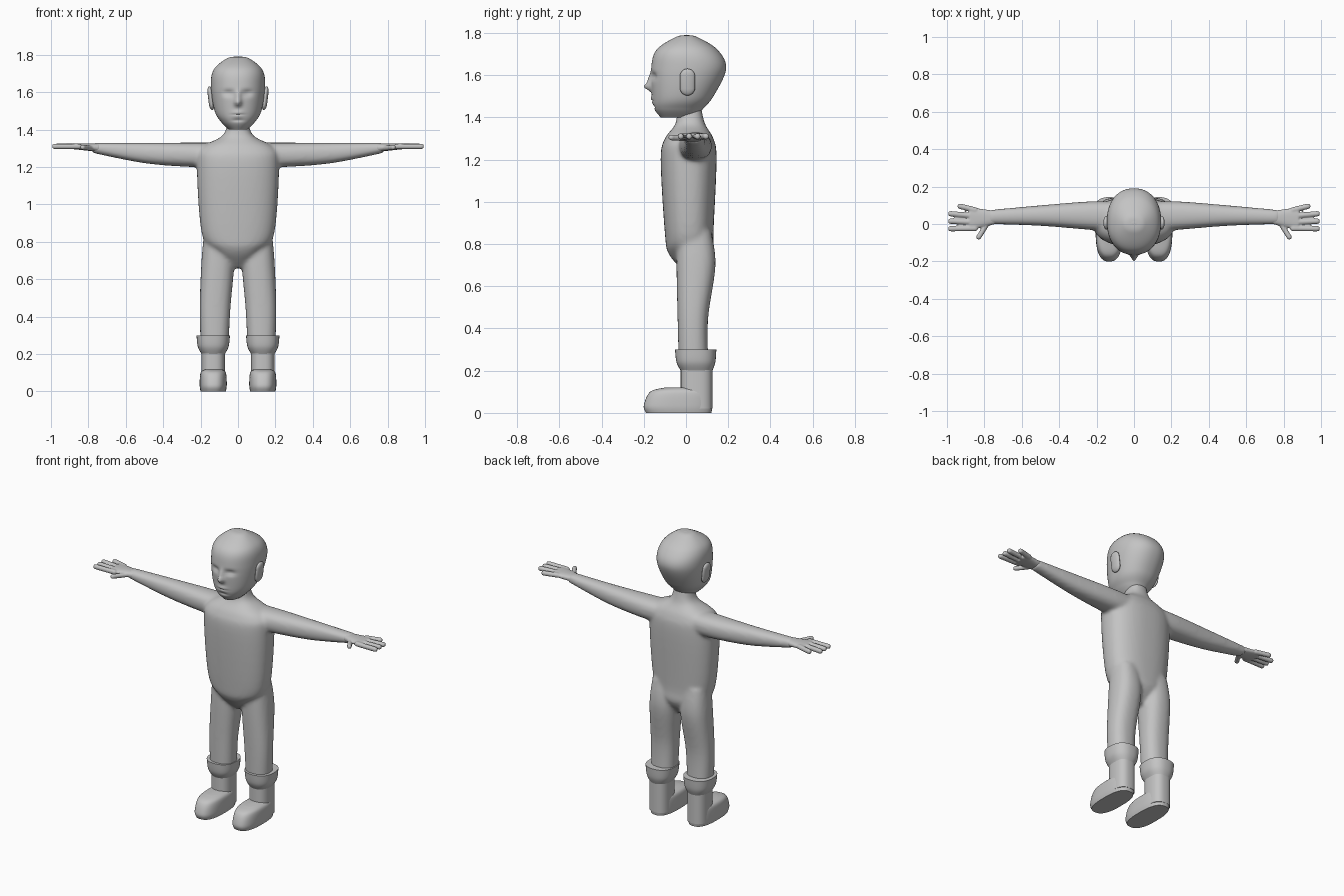
import bpy, bmesh, math
from mathutils import Vector

default_cube = bpy.data.objects.get("Cube")
if default_cube:
    bpy.data.objects.remove(default_cube)

clay = bpy.data.materials.new("light_grey")
clay.use_nodes = True
grey = (.55, .55, .55, 1)
clay.diffuse_color = grey
clay.node_tree.nodes["Principled BSDF"].inputs["Base Color"].default_value = grey


def smooth_rows(rows, steps):
    """Cubic Hermite interpolation through the rows."""
    rows = [Vector(row) for row in rows]
    last = len(rows) - 1
    slopes = [(rows[min(i + 1, last)] - rows[max(i - 1, 0)]) / 2 for i in range(last + 1)]
    result = []
    for i in range(last):
        for step in range(steps):
            t = step / steps
            ease = t * t * (3 - 2 * t)
            result.append(rows[i].lerp(rows[i + 1], ease)
                          + slopes[i] * t * (1 - t) ** 2
                          - slopes[i + 1] * t * t * (1 - t))
    return result + [rows[last]]


def rounded(low, high, wave, power):
    """Coordinate on a superellipse spanning low to high."""
    bulge = math.copysign(abs(wave) ** (2 / power), wave)
    return (low + high) / 2 + (high - low) / 2 * bulge


def loft(bm, axis, rows, power=2.4, steps=6, segments=48):
    """Closed tube; a row is the position on the axis, then the span of each other axis."""
    rings = []
    for t, a_low, a_high, b_low, b_high in smooth_rows(rows, steps):
        ring = []
        for k in range(segments):
            angle = math.tau * k / segments
            a = rounded(a_low, a_high, math.cos(angle), power)
            b = rounded(b_low, b_high, math.sin(angle), power)
            ring.append(bm.verts.new((t, a, b) if axis == "x" else (a, b, t)))
        rings.append(ring)
    for lower, upper in zip(rings, rings[1:]):
        for k in range(segments):
            bm.faces.new((lower[k - 1], lower[k], upper[k], upper[k - 1]))
    bm.faces.new(rings[0])
    bm.faces.new(rings[-1])


def capsule(bm, start, end, radius):
    """Round-ended rod: a sphere whose two halves are pulled apart."""
    start, end = Vector(start), Vector(end)
    turn = (end - start).to_track_quat("Z", "Y")
    ball = bmesh.ops.create_uvsphere(bm, u_segments=24, v_segments=13, radius=radius)
    for vert in ball["verts"]:
        vert.co = turn @ vert.co + (end if vert.co.z > 0 else start)


def mirror(bm):
    """Add the right-hand copy of everything modelled so far."""
    copy = bmesh.ops.duplicate(bm, geom=bm.verts[:] + bm.edges[:] + bm.faces[:])
    verts = [item for item in copy["geom"] if isinstance(item, bmesh.types.BMVert)]
    bmesh.ops.scale(bm, verts=verts, vec=(-1, 1, 1))


def finish(name, bm, crease_angle=60):
    bmesh.ops.recalc_face_normals(bm, faces=bm.faces)
    mesh = bpy.data.meshes.new(name)
    bm.to_mesh(mesh)
    bm.free()
    mesh.materials.append(clay)
    obj = bpy.data.objects.new(name, mesh)
    bpy.context.scene.collection.objects.link(obj)
    bpy.ops.object.select_all(action="DESELECT")
    obj.select_set(True)
    bpy.context.view_layer.objects.active = obj
    bpy.ops.object.shade_smooth_by_angle(angle=math.radians(crease_angle))
    return obj


def fuse(obj, voxel_size, iterations):
    """Melt overlapping shapes into one soft skin."""
    remesh = obj.modifiers.new("Fuse", "REMESH")
    remesh.mode = "VOXEL"
    remesh.voxel_size = voxel_size
    remesh.use_smooth_shade = True
    soften = obj.modifiers.new("Soften", "SMOOTH")
    soften.factor = .5
    soften.iterations = iterations


def centred(z, half_width, front, back):
    return z, -half_width, half_width, front, back


# Body: legs, then arms with level tops, then torso and neck
body = bmesh.new()
loft(body, "z", [(.25, .05, .2, -.035, .105), (.45, .04, .205, -.04, .105),
                 (.7, .02, .195, -.045, .14), (.86, .04, .18, -.04, .12)])
arm_top = 1.33
loft(body, "x", [(x, front, back, arm_top - depth, arm_top) for x, front, back, depth in (
    (.1, -.04, .12, .13), (.25, -.03, .12, .13), (.5, -.01, .1, .11), (.78, 0, .075, .055))])
mirror(body)
loft(body, "z", [centred(*row) for row in (
    (.66, .03, 0, .07), (.75, .13, -.08, .13), (.85, .195, -.1, .13), (1.2, .22, -.12, .145),
    (1.3, .2, -.1, .13), (1.37, .08, -.05, .09), (1.46, .055, -.04, .07))])
fuse(finish("body", body), voxel_size=.01, iterations=10)

# Hands: palm, four fanned fingers and a thumb
hands = bmesh.new()
finger_z = 1.31
loft(hands, "x", [(.74, 0, .07, 1.28, 1.325), (.88, -.035, .09, 1.295, 1.325)])
for finger in range(4):
    reach = .93 if finger == 0 else .98
    capsule(hands, (.85, .075 - finger * .033, finger_z),
            (reach, .095 - finger * .04, finger_z), radius=.015)
capsule(hands, (.78, .01, 1.3), (.83, -.07, 1.305), radius=.014)
mirror(hands)
fuse(finish("hands", hands), voxel_size=.005, iterations=4)

# Head: egg-shaped skull with the face pushed out of its front
head = bmesh.new()
loft(head, "z", [centred(*row) for row in (
    (1.4, .05, -.12, .05), (1.44, .09, -.15, .08), (1.5, .125, -.16, .13),
    (1.63, .145, -.165, .19), (1.72, .13, -.14, .15), (1.78, .06, -.05, .055),
    (1.79, .01, 0, .01))], power=2.2, steps=12, segments=128)
# Each feature: centre x and z, push, width, height
face_features = {
    "nose_tip": (0, 1.545, .035, .018, .018),
    "nose_bridge": (0, 1.58, .015, .015, .025),
    "eye_socket": (.05, 1.595, -.015, .03, .015),
    "lips": (0, 1.485, .01, .03, .015),
    "mouth_line": (0, 1.48, -.01, .03, .005),
    "chin_groove": (0, 1.45, -.006, .03, .008),
}
for vert in head.verts:
    if vert.co.y < -.03:
        across, height = abs(vert.co.x), vert.co.z
        for x, z, push, wide, tall in face_features.values():
            falloff = ((across - x) / wide) ** 2 + ((height - z) / tall) ** 2
            vert.co.y -= push * math.exp(-falloff)
finish("head", head, crease_angle=80)

# Ears: flattened capsules leaning outwards at the top
ears = bmesh.new()
ear_base = 1.54
capsule(ears, (0, .007, ear_base), (0, .007, 1.595), radius=.036)
for vert in ears.verts:
    vert.co.x = .142 + vert.co.x * .4 + (vert.co.z - ear_base) * .12
mirror(ears)
finish("ears", ears)


def foot_ring(z, toe, inset):
    return z, .06 + inset, .205 - inset, toe, .125 - inset


def shaft_ring(z, flare):
    return z, .07 - flare, .195 + flare, -.025 - flare, .125 + flare * .7


# Boots: rounded foot, straight shaft and flared cuff
boots = bmesh.new()
loft(boots, "z", [foot_ring(0, -.19, .005), foot_ring(.035, -.2, 0),
                  foot_ring(.1, -.17, .005), foot_ring(.12, -.1, .03)], power=2.6)
loft(boots, "z", [shaft_ring(.02, 0), shaft_ring(.22, 0)], power=2.6)
loft(boots, "z", [shaft_ring(.2, 0), shaft_ring(.24, .02), shaft_ring(.3, .027)])
mirror(boots)
finish("boots", boots, crease_angle=50)
